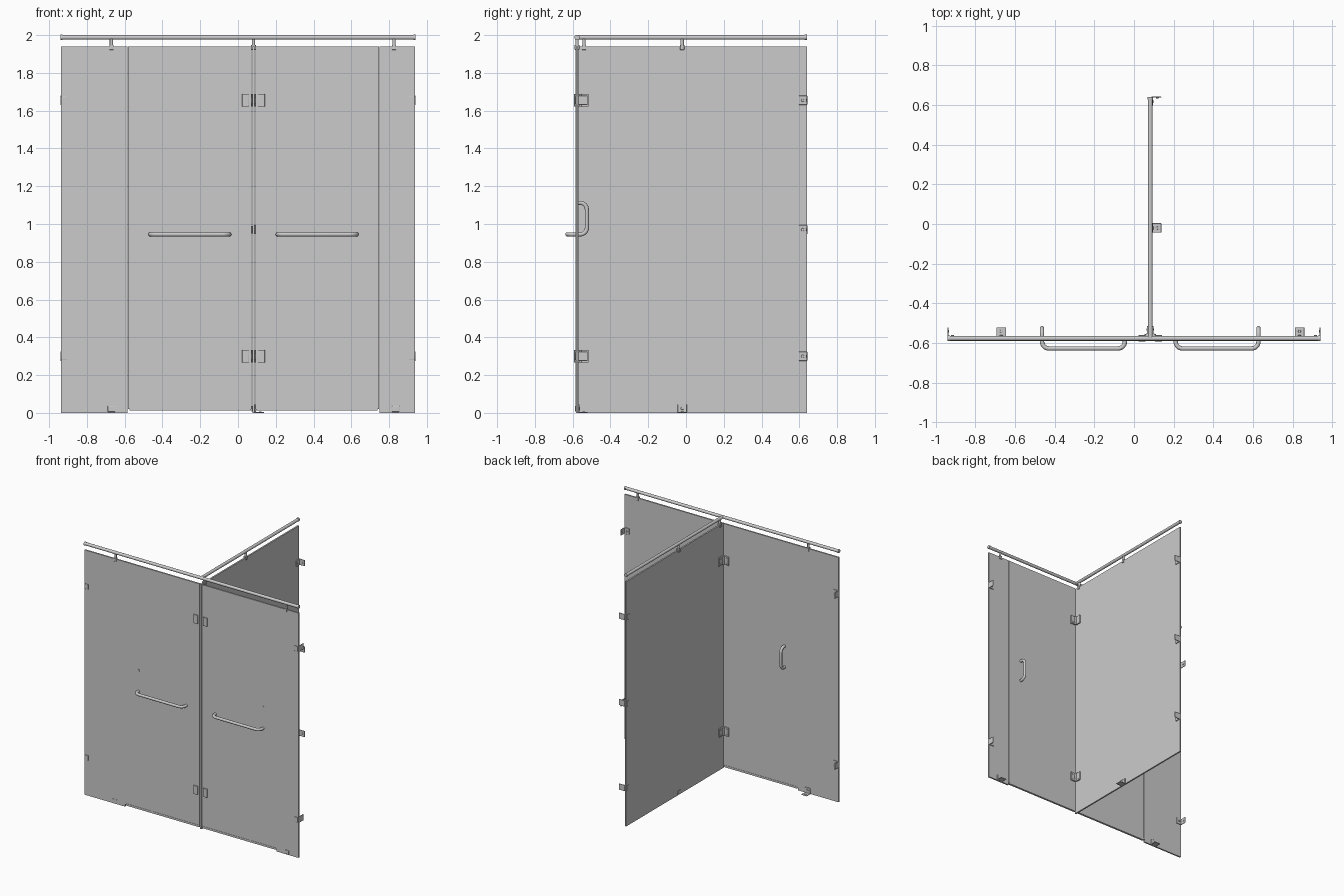
import bpy, bmesh, math
from mathutils import Vector, Matrix

if "Cube" in bpy.data.objects:
    bpy.data.objects.remove(bpy.data.objects["Cube"])

C = 0.082      # x of dividing panel, mirror line of the two doors
Y = -0.577     # y of the front glass
T = 0.006      # half glass thickness
R = 0.012      # rail radius
TOP = 1.94


def add_box(bm, lo, hi, m=Matrix()):
    lo, hi = Vector(lo), Vector(hi)
    size = Matrix.Diagonal((*(hi - lo), 1))
    bmesh.ops.create_cube(bm, size=1, matrix=m @ Matrix.Translation((lo + hi) / 2) @ size)


def add_cyl(bm, a, b, r, m=Matrix(), seg=20):
    a, b = Vector(a), Vector(b)
    rot = (b - a).to_track_quat('Z', 'Y').to_matrix().to_4x4()
    bmesh.ops.create_cone(bm, cap_ends=True, segments=seg, radius1=r, radius2=r,
                          depth=(b - a).length, matrix=m @ Matrix.Translation((a + b) / 2) @ rot)


def finish(bm, name, bevel=0.0):
    bmesh.ops.recalc_face_normals(bm, faces=bm.faces)
    me = bpy.data.meshes.new(name)
    bm.to_mesh(me)
    bm.free()
    ob = bpy.data.objects.new(name, me)
    bpy.context.collection.objects.link(ob)
    smooth(ob)
    if bevel:
        mod = ob.modifiers.new("Bevel", 'BEVEL')
        mod.width, mod.segments, mod.limit_method = bevel, 2, 'ANGLE'
    return ob


def smooth(ob):
    bpy.ops.object.select_all(action='DESELECT')
    ob.select_set(True)
    bpy.context.view_layer.objects.active = ob
    bpy.ops.object.shade_smooth_by_angle(angle=math.radians(35))


def box(name, lo, hi, bevel=0.0):
    bm = bmesh.new()
    add_box(bm, lo, hi)
    return finish(bm, name, bevel)


def frame(origin, u, t, n):
    m = Matrix((u, t, n)).transposed().to_4x4()
    m.translation = origin
    return m


def tube(name, pts, r, fillet):
    """Round bar through pts with filleted corners."""
    pts = [Vector(p) for p in pts]
    path = [pts[0]]
    for a, b, c in zip(pts, pts[1:], pts[2:]):
        u, v = (a - b).normalized(), (c - b).normalized()
        for i in range(9):
            w = math.pi / 2 * i / 8
            path.append(b + fillet * (u * (1 - math.sin(w)) + v * (1 - math.cos(w))))
    path.append(pts[-1])
    cu = bpy.data.curves.new(name, 'CURVE')
    cu.dimensions, cu.bevel_depth, cu.bevel_resolution, cu.use_fill_caps = '3D', r, 4, True
    sp = cu.splines.new('POLY')
    sp.points.add(len(path) - 1)
    for p, q in zip(sp.points, path):
        p.co = (*q, 1)
    ob = bpy.data.objects.new(name, cu)
    bpy.context.collection.objects.link(ob)
    bpy.ops.object.select_all(action='DESELECT')
    ob.select_set(True)
    bpy.context.view_layer.objects.active = ob
    bpy.ops.object.convert(target='MESH')
    smooth(bpy.context.object)


def clip(name, origin, u, t, n):
    """Angle bracket: u runs into the glass, t along its edge, n off its face."""
    m = frame(origin, u, t, n)
    bm = bmesh.new()
    add_box(bm, (0, -.024, T), (.045, .024, T + .007), m)
    add_box(bm, (0, -.024, T), (.005, .024, .056), m)
    add_box(bm, (.006, -.02, -T - .004), (.036, .02, -T), m)
    add_cyl(bm, (.024, 0, T), (.024, 0, T + .01), .008, m)
    add_cyl(bm, (.002, 0, .036), (.008, 0, .036), .007, m)
    finish(bm, name, .0015)


def hanger(name, x, y, n):
    """Rail support rod with a clamp over the glass top; n is the glass normal."""
    t = Vector((0, 0, 1)).cross(Vector(n))
    m = frame((x, y, 0), t, n, (0, 0, 1))
    bm = bmesh.new()
    add_cyl(bm, (0, 0, TOP), (0, 0, 1.985), .009, m)
    add_box(bm, (-.011, -T - .006, 1.922), (.011, T + .006, TOP + .008), m)
    finish(bm, name, .0015)


# glass panels
box("left_fixed_glass", (-.938, Y - T, 0), (-.584, Y + T, TOP))
box("right_fixed_glass", (.748, Y - T, 0), (.938, Y + T, TOP))
box("divider_glass", (C - T, Y - T, 0), (C + T, .64, TOP))

# top rails with collar at the junction
bm = bmesh.new()
add_cyl(bm, (-.94, Y, 1.988), (.94, Y, 1.988), R, seg=32)
for x in (-.94, .928):
    add_cyl(bm, (x, Y, 1.988), (x + .012, Y, 1.988), R + .002, seg=32)
finish(bm, "front_rail")
bm = bmesh.new()
add_cyl(bm, (C, Y, 1.988), (C, .64, 1.988), R, seg=32)
add_cyl(bm, (C, .628, 1.988), (C, .64, 1.988), R + .002, seg=32)
finish(bm, "divider_rail")

hanger("left_hanger", -.67, Y, (0, 1, 0))
hanger("right_hanger", .826, Y, (0, 1, 0))
hanger("divider_front_hanger", C, -.54, (1, 0, 0))
hanger("divider_middle_hanger", C, -.02, (1, 0, 0))

# doors, seals, hinges and handles, mirrored about the divider
for side, s in (("left", -1), ("right", 1)):
    def sbox(name, lo, hi, bevel=0.0):
        a, b = C + s * lo[0], C + s * hi[0]
        box(f"{side}_{name}", (min(a, b), *lo[1:]), (max(a, b), *hi[1:]), bevel)

    sbox("door_glass", (.01, Y - T, .02), (.656, Y + T, TOP))
    sbox("door_edge_seal", (.655, Y - .008, .02), (.665, Y + .008, TOP))
    sbox("door_bottom_seal", (.012, Y - .008, .012), (.656, Y + .008, .027))

    for level, z in (("lower", .3), ("upper", 1.655)):
        m = frame((C, Y, z), (s, 0, 0), (0, 1, 0), (0, 0, 1))
        bm = bmesh.new()
        add_box(bm, (.024, -T - .009, -.034), (.06, -T, .034), m)     # outside door plate
        add_box(bm, (.02, T, -.034), (.06, T + .01, .034), m)         # inside door plate
        add_box(bm, (T, .016, -.034), (T + .01, .062, .034), m)       # divider plate
        add_box(bm, (T, T, -.018), (.028, .022, .018), m)             # knuckle
        add_cyl(bm, (.017, .017, -.034), (.017, .017, .034), .008, m)
        for dz in (-.02, .02):
            add_cyl(bm, (.045, T, dz), (.045, T + .012, dz), .005, m)
            add_cyl(bm, (T, .045, dz), (T + .012, .045, dz), .005, m)
        finish(bm, f"{side}_{level}_hinge", .0015)

    xo, xi = C + s * .546, C + s * .128
    tube(f"{side}_towel_bar", [(xo, Y, .945), (xo, Y - .051, .945),
                               (xi, Y - .051, .945), (xi, Y, .945)], .011, .035)
    tube(f"{side}_inside_pull", [(xo, Y, .945), (xo, Y + .052, .945),
                                 (xo, Y + .052, 1.112), (xo, Y, 1.112)], .011, .035)
    bm = bmesh.new()
    add_cyl(bm, (xo, Y - T - .003, 1.112), (xo, Y, 1.112), .009)
    finish(bm, f"{side}_pull_bolt")

    # wall and floor clips of the fixed panels
    for level, z in (("lower", .3), ("upper", 1.655)):
        clip(f"{side}_{level}_wall_clip", (s * .94, Y, z), (-s, 0, 0), (0, 0, 1), (0, 1, 0))
    clip(f"{side}_floor_clip", (-.67 if s < 0 else .835, Y, 0), (0, 0, 1), (1, 0, 0), (0, 1, 0))

# divider clips
for level, z in (("lower", .3), ("middle", .97), ("upper", 1.655)):
    clip(f"divider_{level}_wall_clip", (C, .642, z), (0, -1, 0), (0, 0, 1), (1, 0, 0))
clip("divider_floor_clip", (C, -.02, 0), (0, 0, 1), (0, 1, 0), (1, 0, 0))
